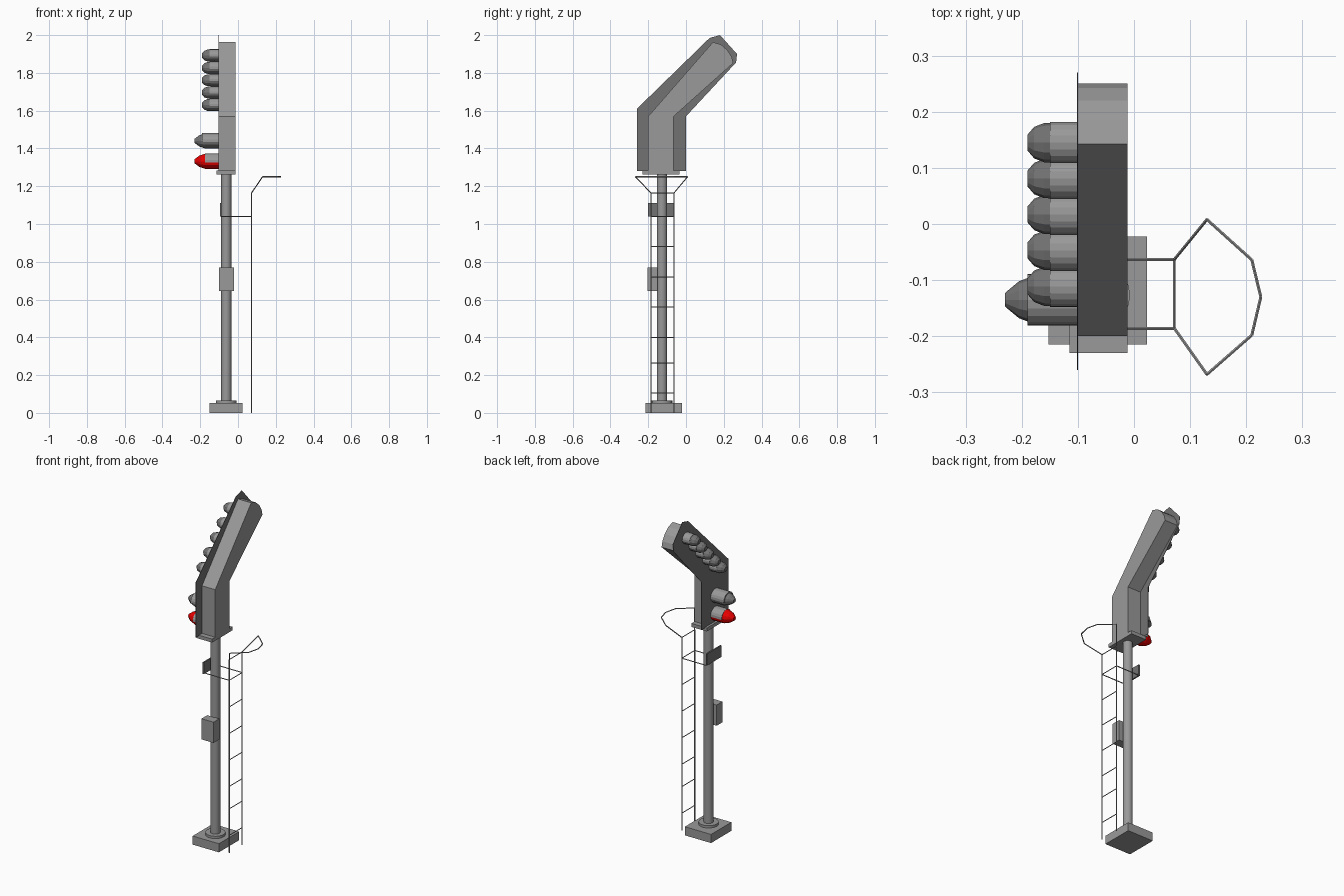
import bpy, bmesh, math
from mathutils import Vector

if "Cube" in bpy.data.objects:
    bpy.data.objects.remove(bpy.data.objects["Cube"], do_unlink=True)


def material(name, rgb):
    mat = bpy.data.materials.new(name)
    mat.use_nodes = True
    mat.diffuse_color = (*rgb, 1)
    mat.node_tree.nodes["Principled BSDF"].inputs["Base Color"].default_value = (*rgb, 1)
    return mat


GREY = material("metal grey", (0.32, 0.32, 0.32))
DARK = material("dark grey", (0.17, 0.17, 0.17))
RED = material("red", (0.8, 0.0, 0.0))


def finish(name, bm, mat, smooth=False):
    bmesh.ops.recalc_face_normals(bm, faces=bm.faces)
    mesh = bpy.data.meshes.new(name)
    bm.to_mesh(mesh)
    bm.free()
    mesh.materials.append(mat)
    obj = bpy.data.objects.new(name, mesh)
    bpy.context.collection.objects.link(obj)
    if smooth:
        bpy.ops.object.select_all(action='DESELECT')
        obj.select_set(True)
        bpy.context.view_layer.objects.active = obj
        bpy.ops.object.shade_smooth_by_angle(angle=math.radians(40))
    return obj


def box(name, lo, hi, mat=GREY):
    bm = bmesh.new()
    bmesh.ops.create_cube(bm, size=1)
    for v in bm.verts:
        v.co = [a + (b - a) * (c + 0.5) for a, b, c in zip(lo, hi, v.co)]
    return finish(name, bm, mat)


def post(name, x, y, z0, z1, r, mat=GREY):
    bm = bmesh.new()
    bmesh.ops.create_cone(bm, cap_ends=True, segments=20, radius1=r, radius2=r, depth=z1 - z0)
    bmesh.ops.translate(bm, verts=bm.verts, vec=(x, y, (z0 + z1) / 2))
    return finish(name, bm, mat, True)


def side_prism(name, outline, x0, x1, mat):
    """Extrude a (y, z) outline along x."""
    bm = bmesh.new()
    face = bm.faces.new([bm.verts.new((x0, y, z)) for y, z in outline])
    ext = bmesh.ops.extrude_face_region(bm, geom=[face])["geom"]
    bmesh.ops.translate(bm, vec=(x1 - x0, 0, 0),
                        verts=[g for g in ext if isinstance(g, bmesh.types.BMVert)])
    return finish(name, bm, mat)


def lathe_x(name, y, z, profile, mat, start=0.0, sweep=2 * math.pi, steps=12, squash=0.9):
    """Rings of (x, radius) about an axis along x, capped at both ends."""
    bm = bmesh.new()
    full = sweep > 6
    count = steps if full else steps + 1
    rings = []
    for x, r in profile:
        angles = [start + sweep * i / steps for i in range(count)]
        rings.append([bm.verts.new((x, y + r * math.cos(a), z + squash * r * math.sin(a)))
                      for a in angles])
    for a, b in zip(rings, rings[1:]):
        for i in range(count if full else count - 1):
            j = (i + 1) % count
            bm.faces.new((a[i], a[j], b[j], b[i]))
    bm.faces.new(rings[0])
    bm.faces.new(rings[-1])
    if not full:
        bm.faces.new([r[0] for r in rings] + [r[-1] for r in reversed(rings)])
    return finish(name, bm, mat)


def rod(name, points, r=0.003):
    """Thin square bars following a path."""
    bm = bmesh.new()
    for a, b in zip(points, points[1:]):
        a, b = Vector(a), Vector(b)
        d = b - a
        new = bmesh.ops.create_cone(bm, cap_ends=True, segments=6, radius1=r, radius2=r,
                                    depth=d.length)["verts"]
        bmesh.ops.rotate(bm, verts=new, cent=(0, 0, 0), matrix=d.to_track_quat('Z', 'Y').to_matrix())
        bmesh.ops.translate(bm, verts=new, vec=(a + b) / 2)
    return finish(name, bm, GREY)


# Base and pole
PX, PY = -0.062, -0.127
box("base_block", (-0.152, -0.215, 0), (0.023, -0.022, 0.052))
post("base_collar", PX, PY, 0.05, 0.066, 0.055)
post("pole", PX, PY, 0.06, 1.27, 0.027)
box("head_flange", (-0.115, -0.23, 1.262), (-0.012, -0.035, 1.283))

# Boxes on the pole
box("control_box", (-0.1, -0.205, 0.645), (-0.02, -0.15, 0.77))
box("marker_plate", (-0.096, -0.2, 1.04), (-0.088, -0.065, 1.11), DARK)

# Bent signal head and its backing plate
side_prism("signal_housing",
           [(-0.2, 1.28), (-0.2, 1.57), (0.143, 1.963), (0.185, 1.95), (0.22, 1.92),
            (0.242, 1.885), (0.25, 1.852), (-0.065, 1.57), (-0.065, 1.28)],
           -0.1, -0.012, GREY)
side_prism("backing_plate",
           [(-0.26, 1.28), (-0.26, 1.61), (0.125, 1.985), (0.18, 2.0), (0.27, 1.9),
            (0.265, 1.855), (0, 1.57), (0, 1.28)],
           -0.102, -0.1, DARK)


# Lamps with half-round visors
def lamp(name, y, z, r, visor_x, lens, mat):
    lathe_x(name + "_lens", y, z, lens, mat)
    lathe_x(name + "_visor", y, z, [(-0.1, r), (visor_x, r)], GREY,
            start=-0.15, sweep=math.pi + 0.3, steps=10)


for i in range(5):
    lamp(f"upper_lamp_{i + 1}", 0.145 - 0.064 * i, 1.892 - 0.0655 * i, 0.037, -0.15,
         [(-0.1, 0.036), (-0.16, 0.035), (-0.178, 0.028), (-0.19, 0.014)], DARK)
for name, z, mat in (("main_lamp", 1.44, DARK), ("stop_lamp", 1.332, RED)):
    lamp(name, -0.135, z, 0.046, -0.19 if mat == DARK else -0.175,
         [(-0.1, 0.045), (-0.175, 0.044), (-0.205, 0.033), (-0.23, 0.012)], mat)

# Ladder
LX, TOP, SHELF = 0.072, 1.165, 1.04
RAILS = (-0.186, -0.063)
for side, y, flare in (("front", RAILS[0], -0.268), ("back", RAILS[1], 0.008)):
    rod(f"{side}_ladder_rail", [(LX, y, 0), (LX, y, TOP), (0.13, flare, 1.25)])
    rod(f"{side}_ladder_bracket", [(LX, y, SHELF), (-0.09, y, SHELF)])
for i, z in enumerate((0.105, 0.265, 0.4, 0.56, 0.72, 0.88, SHELF, TOP)):
    rod(f"ladder_rung_{i + 1}", [(LX, RAILS[0], z), (LX, RAILS[1], z)], 0.0025)
rod("safety_hoop", [(0.13, -0.268, 1.25), (0.21, -0.198, 1.25), (0.226, -0.13, 1.25),
                    (0.21, -0.064, 1.25), (0.13, 0.008, 1.25)])
